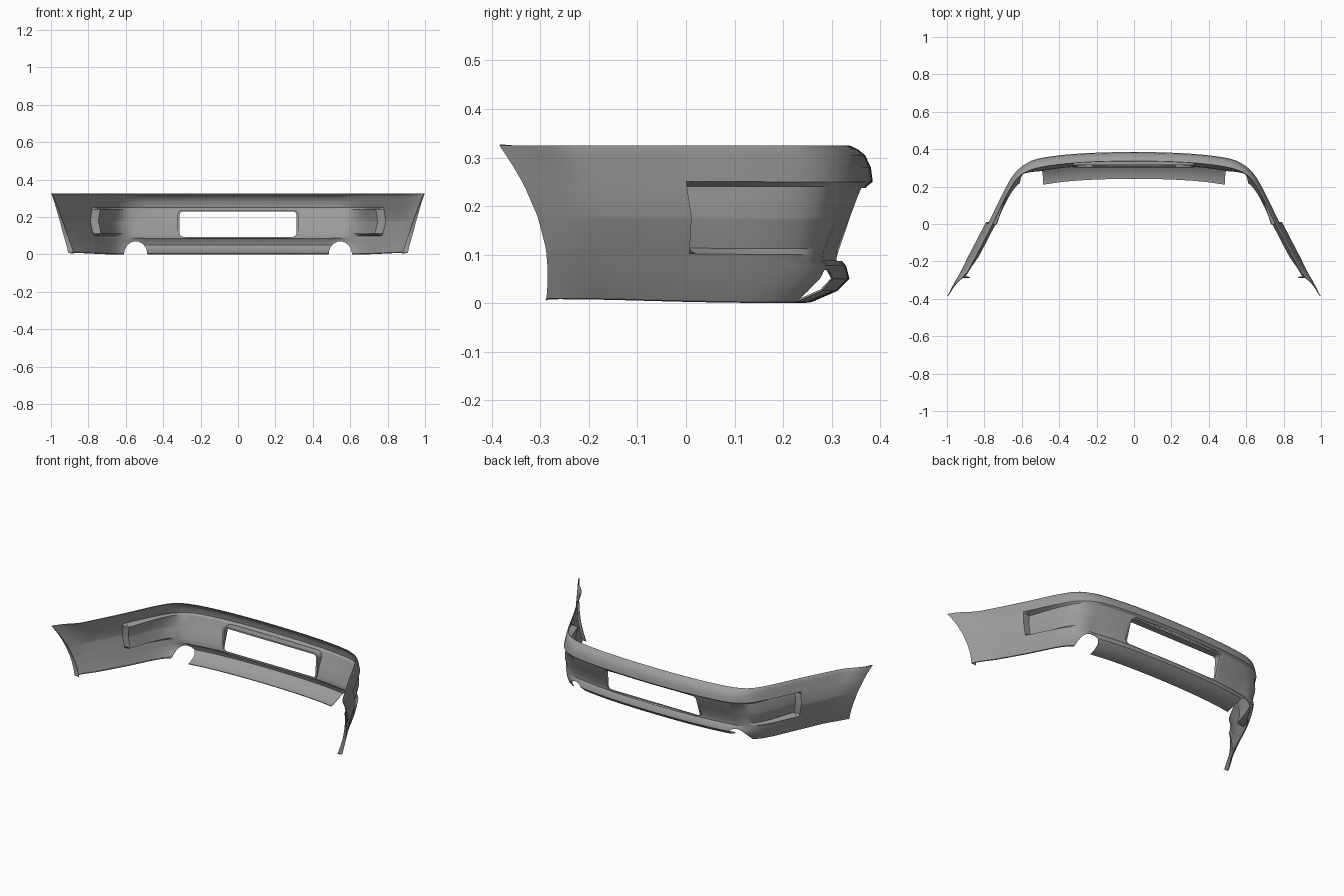
import bpy, bmesh, math
from mathutils import Vector

if "Cube" in bpy.data.objects:
    bpy.data.objects.remove(bpy.data.objects["Cube"])

grey = bpy.data.materials.new("plain grey")
grey.use_nodes = True
grey.diffuse_color = (0.33, 0.33, 0.33, 1)
grey.node_tree.nodes["Principled BSDF"].inputs["Base Color"].default_value = grey.diffuse_color


def make_object(name, bm):
    mesh = bpy.data.meshes.new(name)
    bm.to_mesh(mesh)
    bm.free()
    mesh.materials.append(grey)
    ob = bpy.data.objects.new(name, mesh)
    bpy.context.collection.objects.link(ob)
    return ob


def activate(ob):
    bpy.ops.object.select_all(action='DESELECT')
    ob.select_set(True)
    bpy.context.view_layer.objects.active = ob


def smoothstep(a, b, v):
    s = min(1, max(0, (v - a) / (b - a)))
    return s * s * (3 - 2 * s)


# Plan curve of the outer skin, from the middle to the wheel-arch end
PLAN = [(0, .387), (.25, .381), (.44, .364), (.56, .337), (.645, .28),
        (.71, .178), (.797, 0), (.893, -.185), (.998, -.385)]
ctrl = [Vector(p) for p in PLAN]
ctrl = [Vector((-ctrl[1].x, ctrl[1].y))] + ctrl + [2 * ctrl[-1] - ctrl[-2]]
dense = []
for a, b, c, d in zip(ctrl, ctrl[1:], ctrl[2:], ctrl[3:]):
    for k in range(20):
        s = k / 20
        dense.append(.5 * (2 * b + (c - a) * s + (2 * a - 5 * b + 4 * c - d) * s ** 2
                           + (3 * b - a - 3 * c + d) * s ** 3))
dense.append(ctrl[-2])
run = [0]
for p, q in zip(dense, dense[1:]):
    run.append(run[-1] + (q - p).length)


def path(t):
    """Point and outward normal at fraction t of the plan curve."""
    goal = t * run[-1]
    i = next((k for k in range(len(run) - 1) if run[k + 1] >= goal), len(run) - 2)
    f = (goal - run[i]) / (run[i + 1] - run[i])
    tan = (dense[i + 1] - dense[i]).normalized()
    return dense[i].lerp(dense[i + 1], f), Vector((-tan.y, tan.x))


# Section rows: height, inset at middle / flank / end, share of side pocket
ROWS = [(.325, .05, .036, 0, 0), (.317, .033, .03, 0, 0), (.305, .018, .026, 0, 0),
        (.28, .006, .021, 0, 0), (.25, .002, .014, 0, 0),
        (.24, .015, .012, 0, 1), (.178, .038, 0, .003, 1),
        (.17, .042, .001, .004, 1), (.112, .064, .014, .01, 1),
        (.1, .066, .017, .012, 0), (.088, .067, .02, .015, 0),
        (.077, .057, .022, .017, 0), (.05, .05, .029, .023, 0),
        (.025, .075, .036, .029, 0), (.002, .128, .044, .034, 0),
        (0, .145, .05, .038, 0)]

pocket_end = next(r for r, p in zip(run, dense) if p.y < .004) / run[-1]
pocket_start = pocket_end - .27
WALL = .012


def skin_point(t, row, flange):
    z, mid, flank, end, pocket = row
    # the end edge slants forward towards the bottom
    slid = t - .09 * (1 - (z / .325) ** 2) * smoothstep(.6, 1, t)
    p, n = path(slid)
    wm = 1 - smoothstep(.5, .72, p.x)
    we = smoothstep(.87, .98, t)
    inset = mid * wm + (1 - wm) * (flank * (1 - we) + end * we)
    if pocket and pocket_start < t < pocket_end - WALL / 2:
        inset += .043 * (t - pocket_start) / (pocket_end - pocket_start)
    p = p - n * inset
    low = 1 - z / .325
    x = 0 if t == 0 else p.x - flange * (.2 + low)
    return Vector((x, p.y, z + .008 * smoothstep(.5, 1, t) * low))


# Bumper skin: half a lofted sheet, mirrored and thickened
COLS = 44
stations = [i / COLS for i in range(COLS + 1)
            if abs(i / COLS - pocket_end + WALL / 2) > WALL]
stations = sorted(stations + [pocket_end, pocket_end - WALL])
columns = [(t, 0) for t in stations] + [(1, .024)]
bm = bmesh.new()
grid = [[bm.verts.new(skin_point(t, r, e)) for r in ROWS] for t, e in columns]
for left, right in zip(grid, grid[1:]):
    for j in range(len(ROWS) - 1):
        bm.faces.new((left[j], right[j], right[j + 1], left[j + 1]))
bumper = make_object("bumper_skin", bm)
mirror = bumper.modifiers.new("mirror", 'MIRROR')
mirror.merge_threshold = .0005
shell = bumper.modifiers.new("thickness", 'SOLIDIFY')
shell.thickness = .004
shell.offset = -1


def rounded_rect(w, h, r, zc):
    """Outline of a rounded rectangle as (x, z) pairs."""
    pts = []
    for q, (sx, sz) in enumerate([(1, 1), (-1, 1), (-1, -1), (1, -1)]):
        for k in range(7):
            a = math.radians(90 * q + 15 * k)
            pts.append((sx * (w - r) + r * math.cos(a), zc + sz * (h - r) + r * math.sin(a)))
    return pts


def prism(name, outline, y0, y1):
    bm = bmesh.new()
    near = [bm.verts.new((x, y0, z)) for x, z in outline]
    far = [bm.verts.new((x, y1, z)) for x, z in outline]
    bm.faces.new(near)
    bm.faces.new(far[::-1])
    for i in range(len(near)):
        k = (i + 1) % len(near)
        bm.faces.new((near[i], far[i], far[k], near[k]))
    bmesh.ops.recalc_face_normals(bm, faces=bm.faces)
    ob = make_object(name, bm)
    ob.hide_render = True
    return ob


# Plate opening and the two exhaust arches are cut through the skin
cutters = [prism("plate_cutter", rounded_rect(.322, .075, .027, .162), .2, .5)]
for side in (-1, 1):
    arch = [(side * .547 + .062 * math.cos(a), .07 * math.sin(a))
            for a in (math.tau * k / 32 for k in range(32))]
    cutters.append(prism("exhaust_cutter", arch, .08, .5))
for cutter in cutters:
    cut = bumper.modifiers.new("cut", 'BOOLEAN')
    cut.operation = 'DIFFERENCE'
    cut.solver = 'EXACT'
    cut.object = cutter
activate(bumper)
for name in [m.name for m in bumper.modifiers]:
    bpy.ops.object.modifier_apply(modifier=name)
for cutter in cutters:
    bpy.data.objects.remove(cutter)

# Rim around the plate opening, folded inwards to an upright inner edge
outer = rounded_rect(.324, .077, .028, .162)
inner = rounded_rect(.312, .068, .02, .162)


def rim_loop(bm, outline, base, lean):
    return [bm.verts.new((x, base + lean * (z - .09) - .1 * x * x, z)) for x, z in outline]


bm = bmesh.new()
loops = [rim_loop(bm, outer, .319, .34), rim_loop(bm, inner, .316, .34),
         rim_loop(bm, inner, .312, .08), rim_loop(bm, outer, .312, .08)]
for a, b in zip(loops, loops[1:] + loops[:1]):
    for i in range(len(a)):
        k = (i + 1) % len(a)
        bm.faces.new((a[i], a[k], b[k], b[i]))
bmesh.ops.recalc_face_normals(bm, faces=bm.faces)
rim = make_object("plate_rim", bm)

for ob in (bumper, rim):
    activate(ob)
    bpy.ops.object.shade_smooth_by_angle(angle=math.radians(32))
